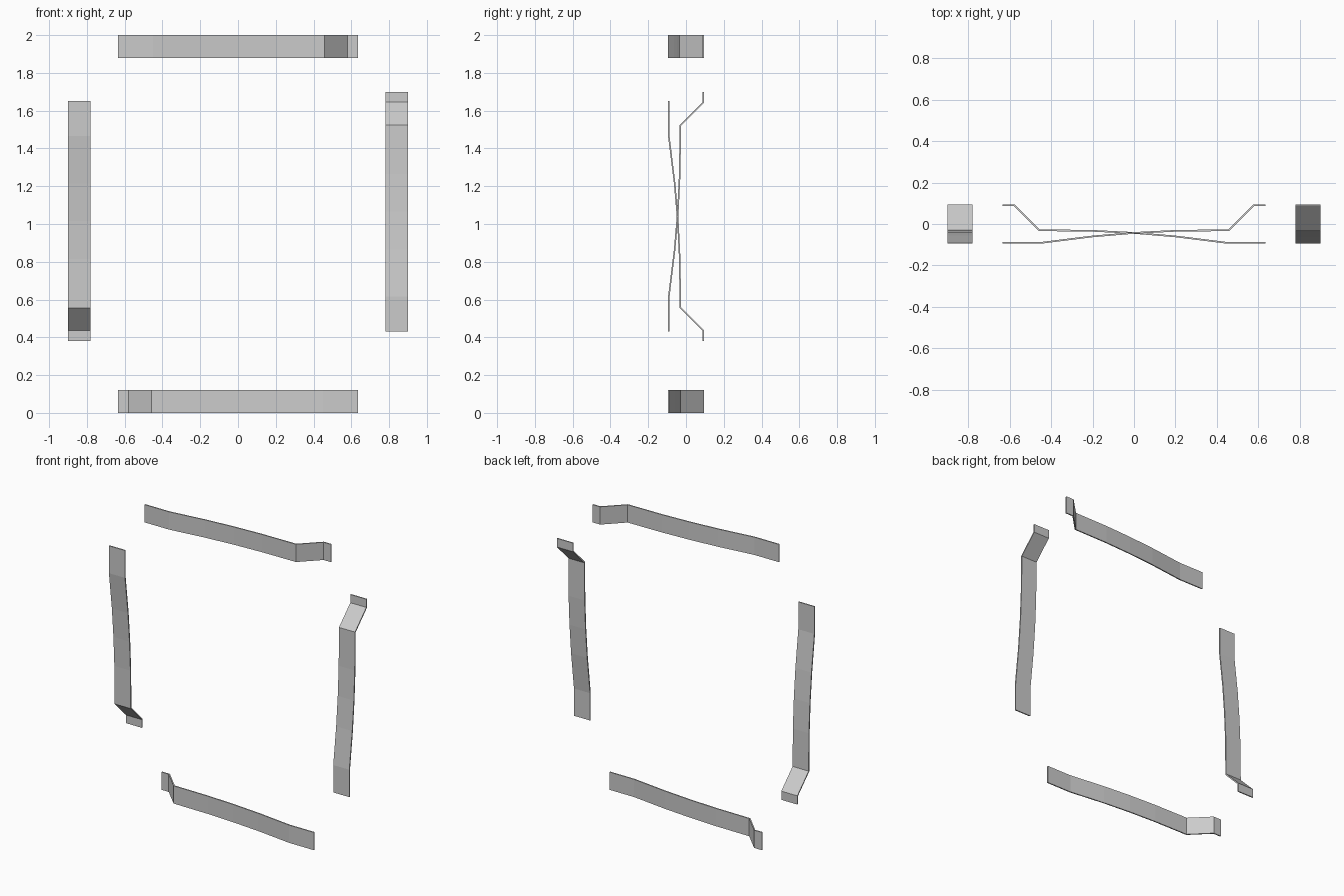
import bpy
import bmesh
from mathutils import Vector

if "Cube" in bpy.data.objects:
    bpy.data.objects.remove(bpy.data.objects["Cube"])

# Bent strap centreline: distance along the strap, depth (y)
PROFILE = [(-0.635, -0.091), (-0.45, -0.091), (-0.2, -0.060), (0, -0.043),
           (0.2, -0.033), (0.457, -0.030), (0.578, 0.091), (0.635, 0.091)]
WIDTH = 0.12
THICKNESS = 0.008


def strap(name, centre, along):
    """Flat bar bent to PROFILE, its jogged end pointing along 'along'."""
    along = Vector(along)
    across = along.cross(Vector((0, 1, 0))) * (WIDTH / 2)
    bm = bmesh.new()
    rows = []
    for s, y in PROFILE:
        p = along * s + Vector((0, y, 0))
        rows.append((bm.verts.new(p - across), bm.verts.new(p + across)))
    for a, b in zip(rows, rows[1:]):
        bm.faces.new((a[0], b[0], b[1], a[1]))
    mesh = bpy.data.meshes.new(name)
    bm.to_mesh(mesh)
    bm.free()
    obj = bpy.data.objects.new(name, mesh)
    obj.location = (centre[0], 0, centre[1])
    bpy.context.collection.objects.link(obj)
    mod = obj.modifiers.new("thickness", 'SOLIDIFY')
    mod.thickness = THICKNESS
    mod.offset = 0
    mod.use_even_offset = True


# Four straps arranged pinwheel-fashion around an open square
strap("top_strap", (0, 1.94), (1, 0, 0))
strap("bottom_strap", (0, 0.06), (-1, 0, 0))
strap("right_strap", (0.84, 1.065), (0, 0, 1))
strap("left_strap", (-0.84, 1.015), (0, 0, -1))
